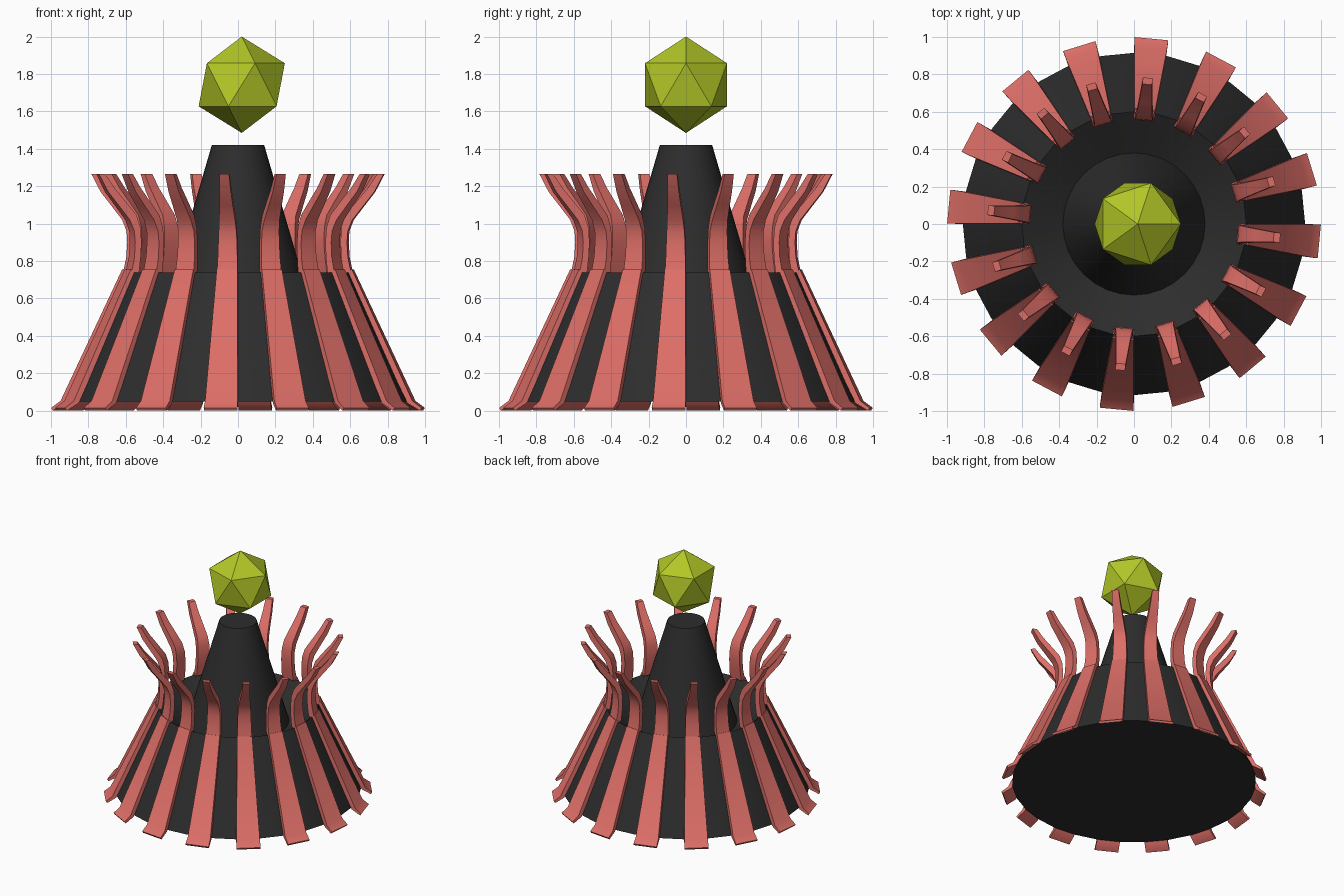
import bpy, bmesh, math

cube = bpy.data.objects.get("Cube")
if cube:
    bpy.data.objects.remove(cube, do_unlink=True)


def material(name, rgb):
    mat = bpy.data.materials.new(name)
    mat.use_nodes = True
    mat.diffuse_color = (*rgb, 1)
    mat.node_tree.nodes["Principled BSDF"].inputs["Base Color"].default_value = (*rgb, 1)
    return mat


charcoal = material("charcoal", (0.026, 0.026, 0.026))
coral = material("coral", (0.72, 0.155, 0.135))
lime = material("lime", (0.45, 0.57, 0.02))


def finish(name, bm, mat, smooth_angle=None):
    bmesh.ops.recalc_face_normals(bm, faces=bm.faces)
    mesh = bpy.data.meshes.new(name)
    bm.to_mesh(mesh)
    bm.free()
    mesh.materials.append(mat)
    obj = bpy.data.objects.new(name, mesh)
    bpy.context.collection.objects.link(obj)
    if smooth_angle:
        bpy.ops.object.select_all(action="DESELECT")
        obj.select_set(True)
        bpy.context.view_layer.objects.active = obj
        bpy.ops.object.shade_smooth_by_angle(angle=math.radians(smooth_angle))
    return obj


def bridge(bm, a, b):
    n = len(a)
    for i in range(n):
        bm.faces.new((a[i], a[(i + 1) % n], b[(i + 1) % n], b[i]))


def lathe(name, profile, mat, sides=32):
    bm = bmesh.new()
    rings = []
    for r, z in profile:
        angles = [math.tau * i / sides for i in range(sides)]
        rings.append([bm.verts.new((r * math.cos(a), r * math.sin(a), z)) for a in angles])
    for a, b in zip(rings, rings[1:]):
        bridge(bm, a, b)
    bm.faces.new(rings[0])
    bm.faces.new(rings[-1])
    return finish(name, bm, mat, 30)


# Skirt with a dished top, rising into the central chimney
lathe("cone_body", [(0.915, 0.05), (0.60, 0.74), (0.38, 0.60), (0.14, 1.42)], charcoal)

# Slat stations: outer radius, outer height, inner radius, inner height, width
SLAT = [
    (0.995, 0.015, 0.985, 0.0, 0.18),
    (0.945, 0.052, 0.918, 0.04, 0.175),
    (0.617, 0.755, 0.58, 0.74, 0.112),
]
TENDRIL = [
    (0.612, 0.74, 0.57, 0.74, 0.11),
    (0.595, 0.82, 0.56, 0.82, 0.105),
    (0.590, 0.90, 0.555, 0.90, 0.10),
    (0.594, 0.96, 0.56, 0.98, 0.095),
    (0.618, 1.02, 0.58, 1.045, 0.085),
    (0.680, 1.10, 0.645, 1.125, 0.072),
    (0.735, 1.17, 0.70, 1.19, 0.062),
    (0.785, 1.265, 0.75, 1.265, 0.052),
]


def strip(name, stations, angle):
    """Sweep a tapering rectangle along a radial path."""
    bm = bmesh.new()
    c, s = math.cos(angle), math.sin(angle)
    rings = []
    for ro, zo, ri, zi, w in stations:
        h = w / 2
        corners = [(ro, -h, zo), (ro, h, zo), (ri, h, zi), (ri, -h, zi)]
        rings.append([bm.verts.new((r * c - t * s, r * s + t * c, z)) for r, t, z in corners])
    for a, b in zip(rings, rings[1:]):
        bridge(bm, a, b)
    bm.faces.new(rings[0])
    bm.faces.new(rings[-1])
    return finish(name, bm, coral, 40)


# Ring of slats, each ending in an outward curling tendril
COUNT = 16
for i in range(COUNT):
    angle = math.tau * i / COUNT - math.radians(5.4)
    strip(f"slat_{i + 1}", SLAT, angle)
    strip(f"tendril_{i + 1}", TENDRIL, angle)

# Faceted gem floating above the chimney
bm = bmesh.new()
bmesh.ops.create_icosphere(bm, subdivisions=1, radius=0.2575)
bmesh.ops.translate(bm, verts=bm.verts, vec=(0.02, 0, 1.7425))
finish("floating_gem", bm, lime)
